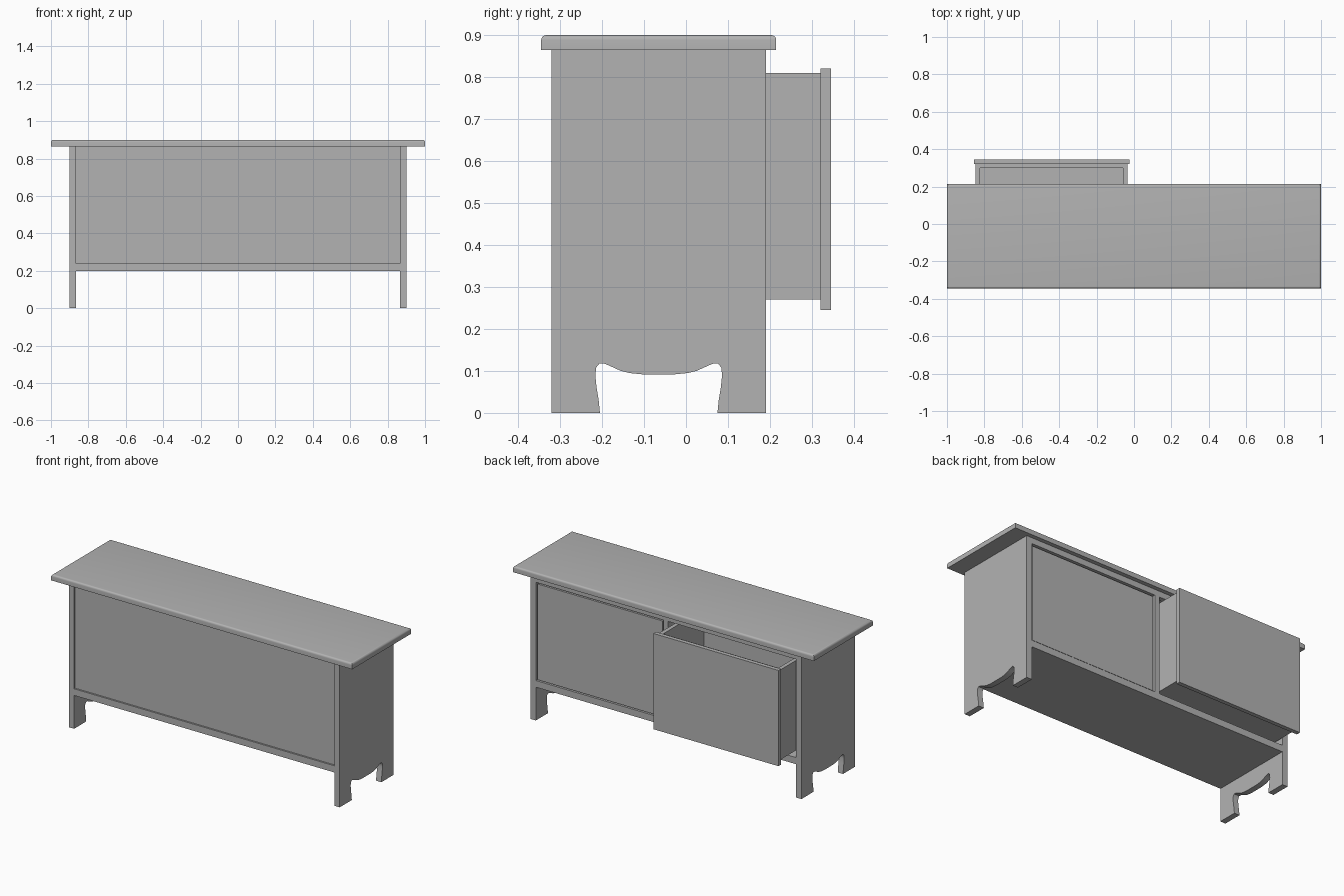
import bpy, bmesh

if "Cube" in bpy.data.objects:
    bpy.data.objects.remove(bpy.data.objects["Cube"])

# single plain finish
grey = bpy.data.materials.new("plain_grey")
grey.use_nodes = True
GREY = (0.45, 0.45, 0.45, 1)
grey.diffuse_color = GREY
grey.node_tree.nodes["Principled BSDF"].inputs["Base Color"].default_value = GREY


def finish(name, bm):
    bmesh.ops.recalc_face_normals(bm, faces=bm.faces)
    mesh = bpy.data.meshes.new(name)
    bm.to_mesh(mesh)
    bm.free()
    mesh.materials.append(grey)
    obj = bpy.data.objects.new(name, mesh)
    bpy.context.collection.objects.link(obj)
    return obj


def box(name, xs, ys, zs):
    bm = bmesh.new()
    bmesh.ops.create_cube(bm, size=1)
    for v in bm.verts:
        for i, (a, b) in enumerate((xs, ys, zs)):
            v.co[i] = a if v.co[i] < 0 else b
    return finish(name, bm)


# carcass dimensions
FRONT, BACK = -0.32, 0.19
INNER, OUTER = 0.865, 0.90
FLOOR, UNDER_TOP = 0.24, 0.865
RAIL = 0.83
MID_Y = (FRONT + BACK) / 2

# side panels with a scalloped foot cutout
half = [(0.14, 0), (0.143, 0.03), (0.148, 0.06), (0.151, 0.09), (0.149, 0.108),
        (0.141, 0.118), (0.128, 0.117), (0.11, 0.109), (0.09, 0.1),
        (0.07, 0.095), (0.04, 0.092)]
scallop = [(MID_Y - d, z) for d, z in half] + [(MID_Y + d, z) for d, z in reversed(half)]
outline = [(FRONT, UNDER_TOP), (FRONT, 0)] + scallop + [(BACK, 0), (BACK, UNDER_TOP)]


def side_panel(name, x):
    bm = bmesh.new()
    face = bm.faces.new([bm.verts.new((x, y, z)) for y, z in outline])
    out = bmesh.ops.extrude_face_region(bm, geom=[face])
    moved = [g for g in out["geom"] if isinstance(g, bmesh.types.BMVert)]
    bmesh.ops.translate(bm, verts=moved, vec=(OUTER - INNER, 0, 0))
    obj = finish(name, bm)
    bpy.context.view_layer.objects.active = obj
    obj.select_set(True)
    bpy.ops.object.shade_smooth_by_angle(angle=0.6)
    obj.select_set(False)


side_panel("left_side_panel", INNER)
side_panel("right_side_panel", -OUTER)

# carcass boards
box("bottom_board", (-INNER, INNER), (FRONT, BACK), (0.20, FLOOR))
box("long_panel", (-INNER, INNER), (FRONT + 0.01, FRONT + 0.03), (FLOOR, UNDER_TOP))
box("top_rail", (-INNER, INNER), (BACK - 0.03, BACK), (RAIL, UNDER_TOP))
box("centre_divider", (-0.015, 0.015), (FRONT + 0.03, BACK), (FLOOR, RAIL))

# table top with rounded upper edges
top = box("table_top", (-1, 1), (-0.345, 0.215), (UNDER_TOP, 0.90))
bm = bmesh.new()
bm.from_mesh(top.data)
rim = [e for e in bm.edges if all(v.co.z > 0.89 for v in e.verts)]
bmesh.ops.bevel(bm, geom=rim, offset=0.012, segments=5, profile=0.5, affect='EDGES')
bm.to_mesh(top.data)
bm.free()
bpy.ops.object.select_all(action='DESELECT')
bpy.context.view_layer.objects.active = top
top.select_set(True)
bpy.ops.object.shade_smooth_by_angle(angle=0.6)
top.select_set(False)


# drawers: an open-topped box behind an overhanging face board
def drawer(side, x0, x1, y):
    wall = 0.024
    low, high = 0.27, 0.81
    a, b = x0 + 0.008, x1 - 0.01
    near, far = y - 0.025, y - 0.45
    box(side + "_drawer_face", (x0, x1), (near, y), (0.245, 0.82))
    box(side + "_drawer_base", (a, b), (far, near), (low, low + 0.02))
    for part, xs in (("right", (a, a + wall)), ("left", (b - wall, b))):
        box(f"{side}_drawer_{part}_wall", xs, (far, near), (low + 0.02, high))
    for part, ys in (("outer", (near - 0.02, near)), ("inner", (far, far + 0.02))):
        box(f"{side}_drawer_{part}_wall", (a + wall, b - wall), ys, (low + 0.02, high))


drawer("open", -0.856, -0.025, 0.345)
drawer("closed", 0.025, 0.856, BACK - 0.005)
